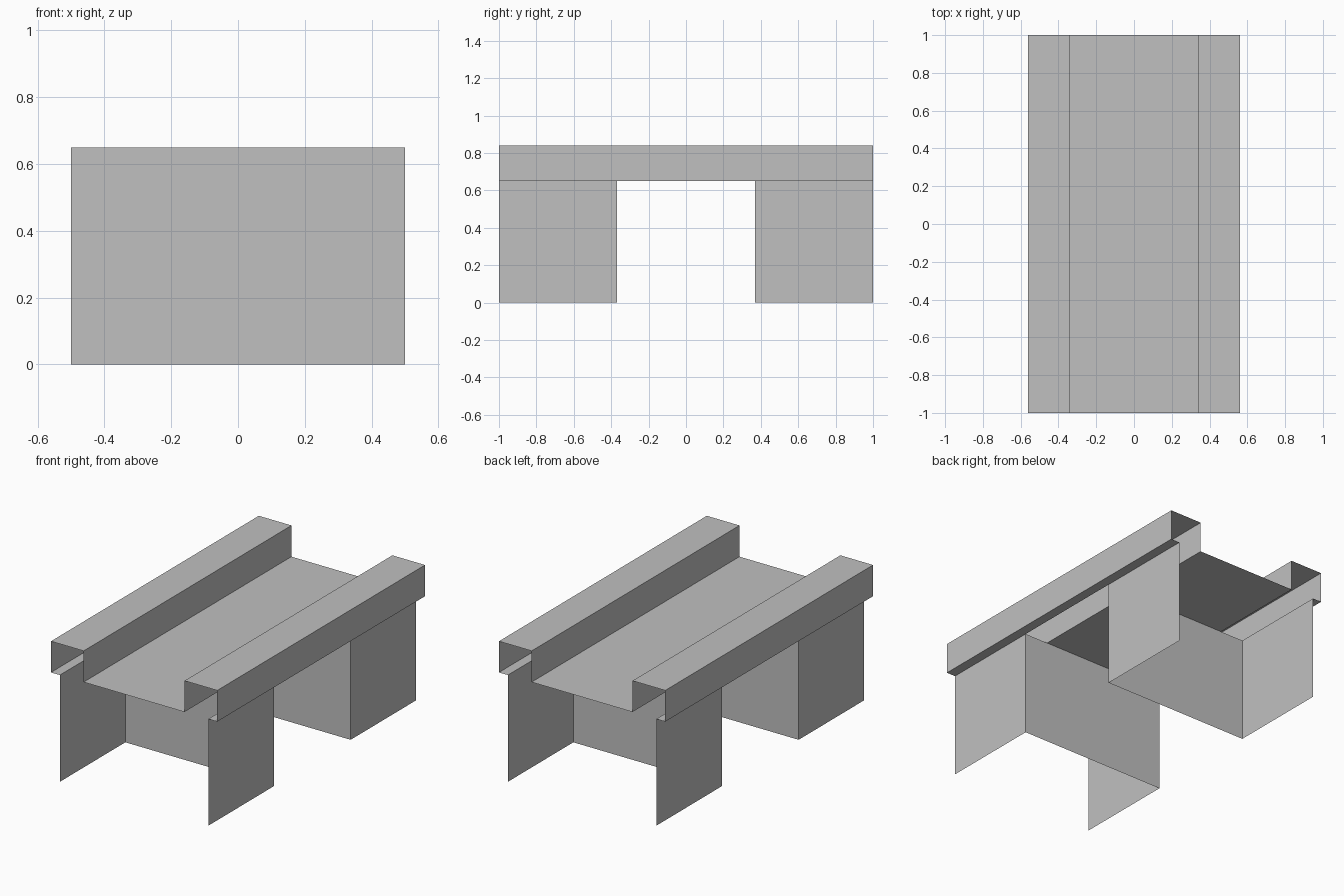
import bpy
from mathutils import Vector

cube = bpy.data.objects.get("Cube")
if cube:
    bpy.data.objects.remove(cube, do_unlink=True)

GREY = (0.53, 0.53, 0.53, 1.0)
grey = bpy.data.materials.new("plain_grey")
grey.use_nodes = True
grey.diffuse_color = GREY
grey.node_tree.nodes["Principled BSDF"].inputs["Base Color"].default_value = GREY

HALF_LENGTH = 1.0
DECK_Z, RAIL_Z = 0.65, 0.84
RAIL_IN, RAIL_OUT = 0.34, 0.56
LEG_X, LEG_Y = 0.50, 0.37


def sheet(name, path, sweep):
    """Sweep an open path along a vector into a thin folded sheet."""
    start = [Vector(p) for p in path]
    end = [p + Vector(sweep) for p in start]
    n = len(start)
    faces = [(i, i + 1, n + i + 1, n + i) for i in range(n - 1)]
    mesh = bpy.data.meshes.new(name)
    mesh.from_pydata(start + end, [], faces)
    mesh.materials.append(grey)
    obj = bpy.data.objects.new(name, mesh)
    bpy.context.collection.objects.link(obj)
    return obj


# Deck with a folded, open-ended rail along each side
half = [(LEG_X, DECK_Z), (RAIL_OUT, DECK_Z), (RAIL_OUT, RAIL_Z),
        (RAIL_IN, RAIL_Z), (RAIL_IN, DECK_Z)]
profile = [(-x, z) for x, z in half] + half[::-1]
sheet("deck_with_rails", [(x, -HALF_LENGTH, z) for x, z in profile],
      (0, 2 * HALF_LENGTH, 0))

# U-shaped supports, open towards each end
plan = [(LEG_X, -HALF_LENGTH), (LEG_X, -LEG_Y),
        (-LEG_X, -LEG_Y), (-LEG_X, -HALF_LENGTH)]
for name, s in (("front_support", 1), ("back_support", -1)):
    sheet(name, [(s * x, s * y, 0) for x, y in plan], (0, 0, DECK_Z))
